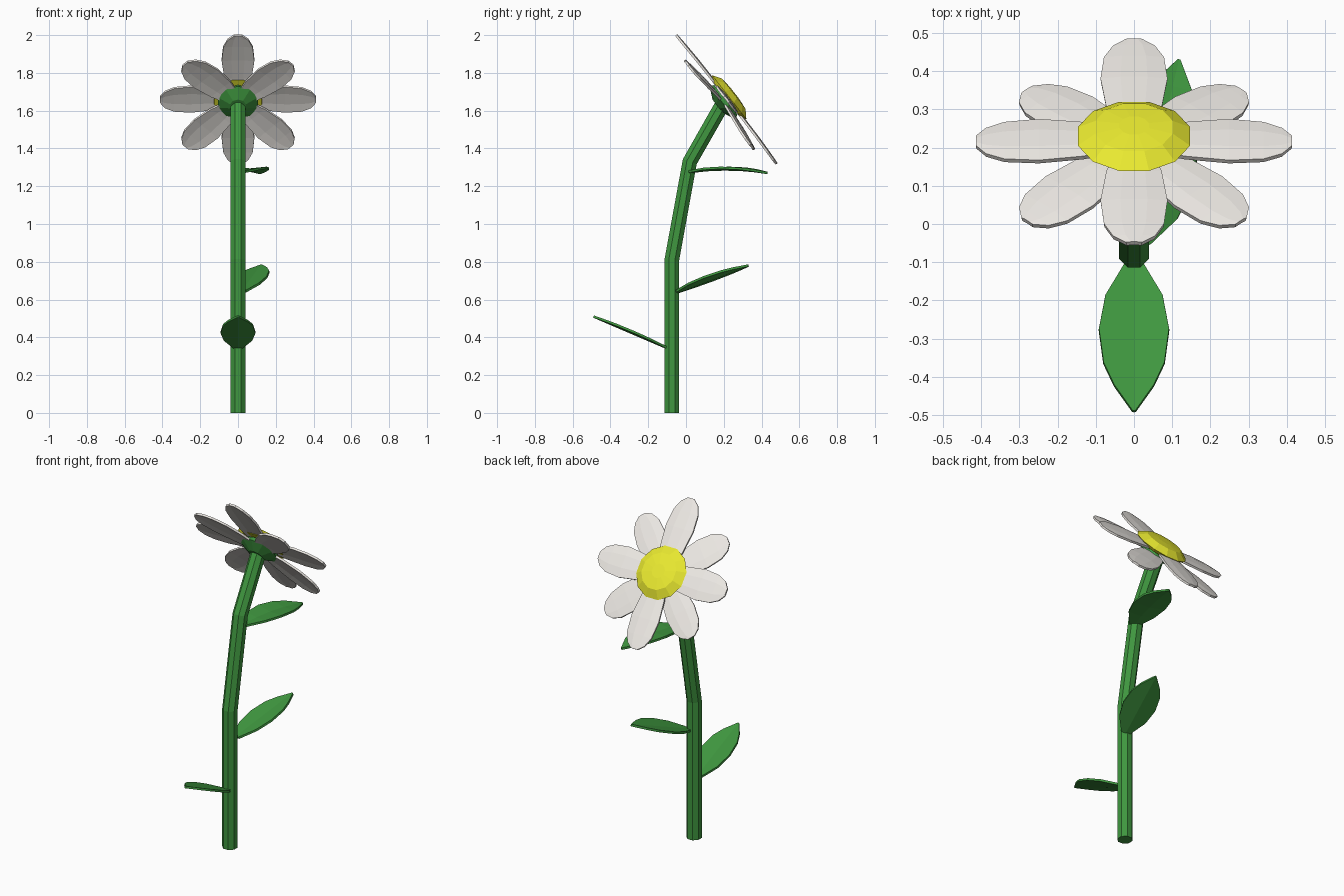
import bpy, bmesh, math
from mathutils import Vector

if "Cube" in bpy.data.objects:
    bpy.data.objects.remove(bpy.data.objects["Cube"])


def material(name, rgb):
    m = bpy.data.materials.new(name)
    m.diffuse_color = (*rgb, 1)
    m.use_nodes = True
    m.node_tree.nodes["Principled BSDF"].inputs["Base Color"].default_value = m.diffuse_color
    return m


GREEN = material("green", (0.05, 0.31, 0.05))
WHITE = material("white", (0.85, 0.82, 0.78))
YELLOW = material("yellow", (0.83, 0.83, 0.03))


def make_object(name, bm, mat):
    bmesh.ops.recalc_face_normals(bm, faces=bm.faces)
    mesh = bpy.data.meshes.new(name)
    bm.to_mesh(mesh)
    bm.free()
    mesh.materials.append(mat)
    ob = bpy.data.objects.new(name, mesh)
    bpy.context.collection.objects.link(ob)
    return ob


def skin(name, rings, mat):
    """Closed tube through equal-length rings, capped at both ends."""
    bm = bmesh.new()
    vs = [[bm.verts.new(p) for p in ring] for ring in rings]
    n = len(rings[0])
    for a, b in zip(vs, vs[1:]):
        for i in range(n):
            j = (i + 1) % n
            bm.faces.new((a[i], a[j], b[j], b[i]))
    bm.faces.new(vs[0])
    bm.faces.new(vs[-1])
    return make_object(name, bm, mat)


def circle(c, u, v, r, n):
    return [c + r * (math.cos(a) * u + math.sin(a) * v)
            for a in ((i + 0.5) * math.tau / n for i in range(n))]


def blade(name, base, tip, up, profile, cols, cup, arch, thick, mat):
    """Thin blade from base to tip; profile = (fraction of length, half width)."""
    base, tip = Vector(base), Vector(tip)
    axis = tip - base
    side = axis.cross(Vector(up)).normalized()
    nrm = side.cross(axis).normalized()
    bm = bmesh.new()
    rows = []
    for t, w in profile:
        c = base + axis * t + nrm * arch * 4 * t * (1 - t)
        rows.append([bm.verts.new(c + side * w * s + nrm * cup * w * s * s)
                     for s in cols])
    for a, b in zip(rows, rows[1:]):
        for i in range(len(cols) - 1):
            bm.faces.new((a[i], a[i + 1], b[i + 1], b[i]))
    ob = make_object(name, bm, mat)
    mod = ob.modifiers.new("thickness", 'SOLIDIFY')
    mod.thickness = thick
    mod.offset = 0
    return ob


X = Vector((1, 0, 0))

# Bent stem, mitred at each bend
path = [Vector(p) for p in ((0, -0.075, 0), (0, -0.075, 0.81),
                            (0, 0.02, 1.33), (0, 0.205, 1.655))]
rings = []
for i, p in enumerate(path):
    d_in = (p - path[max(i - 1, 0)]).normalized()
    d_out = (path[min(i + 1, len(path) - 1)] - p).normalized()
    t = (d_in + d_out).normalized()
    rings.append(circle(p, X, t.cross(X), 0.042, 8))
skin("stem", rings, GREEN)

# Three leaves
leaf_profile = [(0, 0.025), (0.22, 0.075), (0.45, 0.092), (0.68, 0.08),
                (0.83, 0.052), (1, 0.004)]
leaves = [
    ("lower_leaf", (0, -0.105, 0.345), (0, -0.49, 0.51), (0, 0, 1), 0.0),
    ("middle_leaf", (0.02, -0.045, 0.64), (0.125, 0.33, 0.78), (-0.08, 0, 1), 0.0),
    ("upper_leaf", (0.02, 0.02, 1.275), (0.118, 0.43, 1.27), (0, 0, 1), 0.016),
]
for name, base, tip, up, arch in leaves:
    blade(name, base, tip, up, leaf_profile, (-1, 0, 1), 0.1, arch, 0.012, GREEN)

# Flower head frame: V runs up the face, N points out of it
C = Vector((0, 0.215, 1.66))
V = Vector((0, -0.615, 0.789)).normalized()
N = Vector((0, 0.789, 0.615)).normalized()

# Eight petals, the diagonal ones set behind the others
petal_profile = [(0, 0.045), (0.25, 0.072), (0.56, 0.087), (0.8, 0.078),
                 (0.93, 0.054), (1, 0.02)]
for k in range(8):
    a = k * math.tau / 8
    d = math.cos(a) * X + math.sin(a) * V
    if k % 2:
        length, root, end = 0.395, -0.02, -0.048
    else:
        length, root, end = (0.413 if k % 4 == 0 else 0.432), 0.006, 0.0
    blade(f"petal_{k + 1}", C + d * 0.04 + N * root, C + d * length + N * end,
          N, petal_profile, (-1, -0.4, 0.4, 1), -0.08, 0.006, 0.012, WHITE)


def lathe(name, profile, n, mat):
    skin(name, [circle(C + N * h, X, V, r, n) for r, h in profile], mat)


# Flower centre and the green cup behind the petals
lathe("flower_centre", [(0.13, 0.0), (0.152, 0.018), (0.105, 0.048), (0.04, 0.054)],
      12, YELLOW)
lathe("calyx", [(0.045, -0.06), (0.11, -0.028), (0.10, -0.005)], 10, GREEN)
